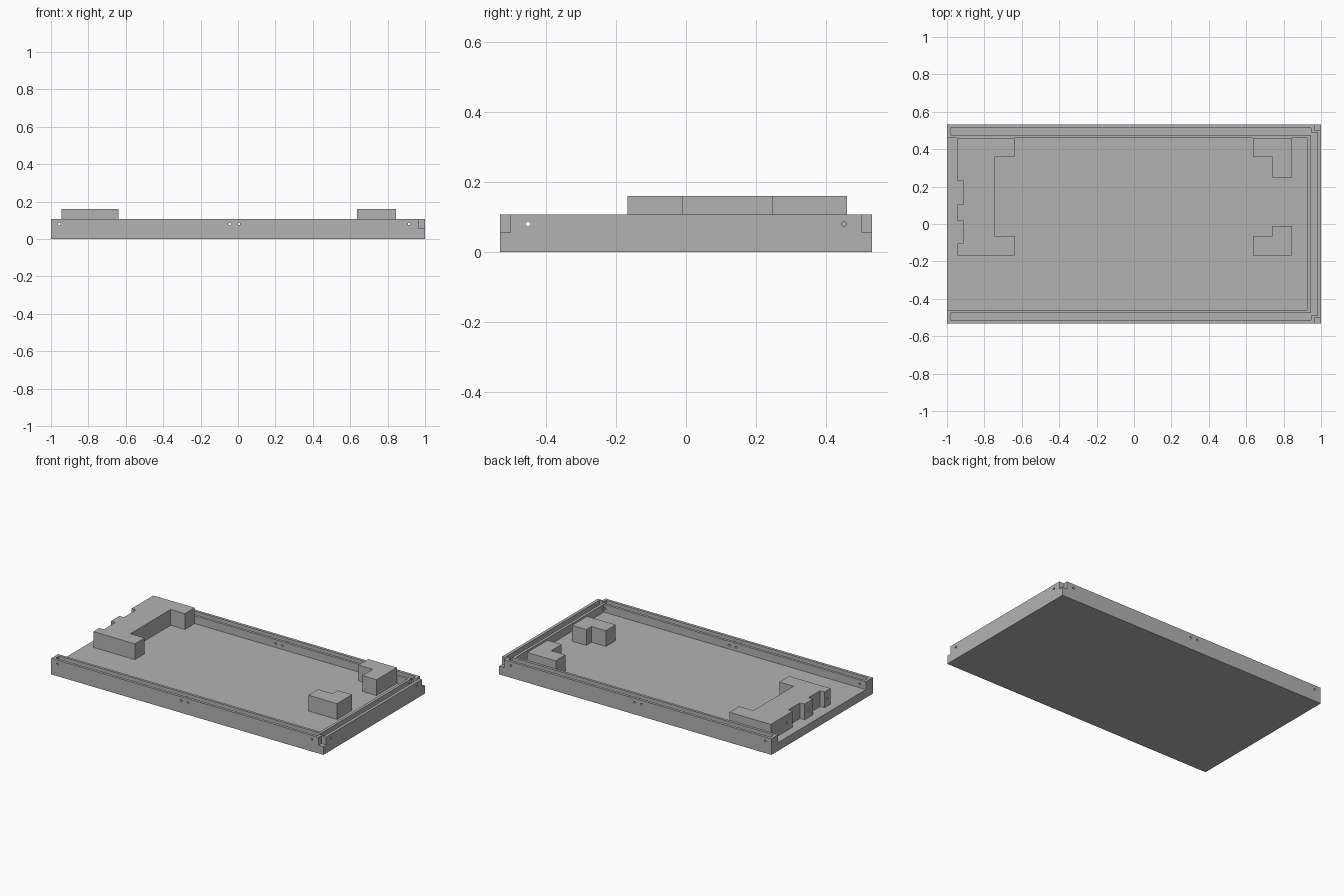
import bpy, bmesh
from math import radians

cube = bpy.data.objects.get("Cube")
if cube:
    bpy.data.objects.remove(cube, do_unlink=True)

grey = bpy.data.materials.new("plain grey")
grey.use_nodes = True
grey.diffuse_color = (0.45, 0.45, 0.45, 1)
grey.node_tree.nodes["Principled BSDF"].inputs["Base Color"].default_value = (0.45, 0.45, 0.45, 1)

FLOOR, RIM, TOP = 0.055, 0.107, 0.16
DEPTH, INNER = 0.532, 0.46


def prism(name, outline, z0, z1):
    """Extrude a plan outline between two heights."""
    bm = bmesh.new()
    face = bm.faces.new([bm.verts.new((x, y, z0)) for x, y in outline])
    up = bmesh.ops.extrude_face_region(bm, geom=[face])
    verts = [v for v in up["geom"] if isinstance(v, bmesh.types.BMVert)]
    bmesh.ops.translate(bm, vec=(0, 0, z1 - z0), verts=verts)
    bmesh.ops.recalc_face_normals(bm, faces=bm.faces)
    mesh = bpy.data.meshes.new(name)
    bm.to_mesh(mesh)
    bm.free()
    obj = bpy.data.objects.new(name, mesh)
    bpy.context.collection.objects.link(obj)
    mesh.materials.append(grey)
    return obj


def box(name, x0, x1, y0, y1, z0, z1):
    return prism(name, [(x0, y0), (x1, y0), (x1, y1), (x0, y1)], z0, z1)


def cut(target, cutter):
    """Subtract a cutter and remove it."""
    cutter.hide_render = True
    mod = target.modifiers.new("cut", "BOOLEAN")
    mod.operation, mod.solver, mod.object = "DIFFERENCE", "EXACT", cutter
    bpy.context.view_layer.objects.active = target
    bpy.ops.object.modifier_apply(modifier=mod.name)
    bpy.data.objects.remove(cutter, do_unlink=True)


def hole(target, location, axis, length=0.12):
    turn = (0, radians(90), 0) if axis == "x" else (radians(90), 0, 0)
    bpy.ops.mesh.primitive_cylinder_add(vertices=16, radius=0.007, depth=length,
                                        location=location, rotation=turn)
    tool = bpy.context.object
    tool.data.materials.append(grey)
    cut(target, tool)


# Tray with one open end
tray = box("tray", -1, 1, -DEPTH, DEPTH, 0, RIM)
cut(tray, box("cavity_cutter", -1.1, 0.925, -INNER, INNER, FLOOR, 0.3))

# Slots along the rim and notches at the closed corners
cut(tray, box("end_slot_cutter", 0.943, 0.98, -0.49, 0.49, FLOOR + 0.003, 0.3))
for side in (-1, 1):
    y0, y1 = sorted((side * 0.477, side * 0.514))
    cut(tray, box("side_slot_cutter", -0.98, 0.946, y0, y1, FLOOR + 0.003, 0.3))
    y0, y1 = sorted((side * 0.502, side * 0.6))
    cut(tray, box("notch_cutter", 0.965, 1.1, y0, y1, FLOOR, 0.3))

# Screw holes through the walls
for side in (-1, 1):
    for x in (-0.955, -0.045, 0.005, 0.915):
        hole(tray, (x, side * 0.5, 0.08), "y")
    hole(tray, (0.97, side * 0.452, 0.08), "x")

# Wide bracket by the open end, with three tabs
bracket = prism("wide_bracket", [
    (-0.945, INNER), (-0.64, INNER), (-0.64, 0.357), (-0.745, 0.357),
    (-0.745, -0.065), (-0.64, -0.065), (-0.64, -0.168), (-0.945, -0.168),
], FLOOR, TOP)
for y0, y1 in ((-0.105, 0.015), (0.105, 0.23)):
    cut(bracket, box("tab_cutter", -1, -0.912, y0, y1, 0, 0.3))
for y in (-0.135, 0.06, 0.29):
    hole(bracket, (-0.945, y, 0.105), "x", 0.08)

# Corner blocks by the closed end
for name, outer, mid, tip in (("back_corner_block", INNER, 0.357, 0.248),
                              ("front_corner_block", -0.168, -0.065, -0.01)):
    prism(name, [(0.635, outer), (0.845, outer), (0.845, tip),
                 (0.74, tip), (0.74, mid), (0.635, mid)], FLOOR, TOP)
